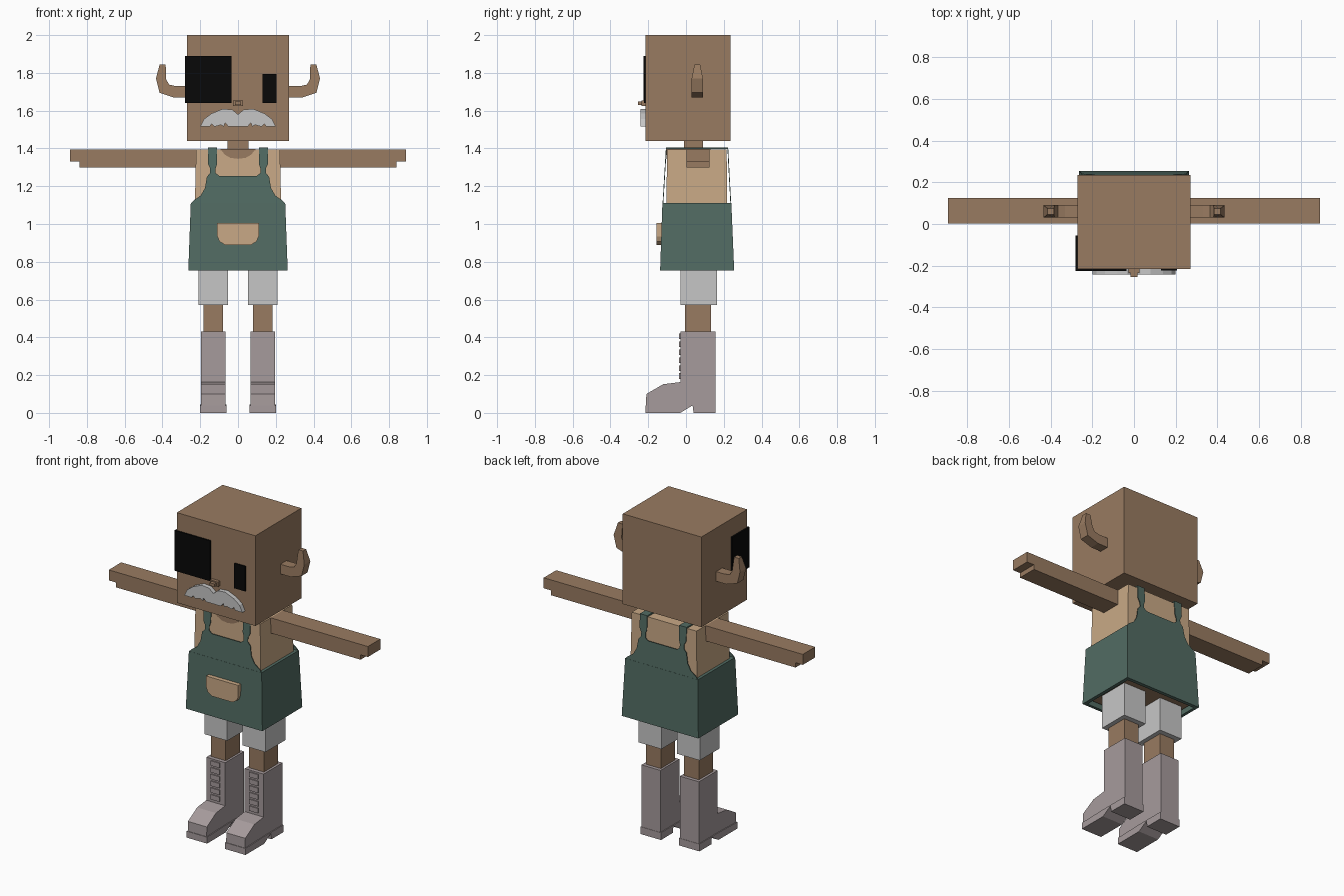
import bpy, bmesh

default = bpy.data.objects.get("Cube")
if default:
    bpy.data.objects.remove(default)


def material(name, rgb):
    """Flat material from 0-255 display values."""
    lin = [((c / 255 + 0.055) / 1.055) ** 2.4 if c > 10 else c / 3295 for c in rgb]
    m = bpy.data.materials.new(name)
    m.use_nodes = True
    m.diffuse_color = (*lin, 1)
    bsdf = m.node_tree.nodes["Principled BSDF"]
    bsdf.inputs["Base Color"].default_value = (*lin, 1)
    bsdf.inputs["Roughness"].default_value = 0.9
    return m


skin = material("brown skin", (153, 123, 97))
shirt = material("tan cloth", (201, 169, 134))
green = material("apron green", (82, 108, 99))
grey = material("light grey", (198, 198, 198))
leather = material("mauve leather", (166, 155, 156))
black = material("black", (8, 8, 8))


def finish(name, bm, *mats):
    mesh = bpy.data.meshes.new(name)
    bm.to_mesh(mesh)
    bm.free()
    for m in mats:
        mesh.materials.append(m)
    ob = bpy.data.objects.new(name, mesh)
    bpy.context.collection.objects.link(ob)
    return ob


def frustum_mesh(bottom, z0, top, z1):
    """Box between two rectangles (x0, x1, y0, y1)."""
    bm = bmesh.new()
    rings = []
    for (x0, x1, y0, y1), z in ((bottom, z0), (top, z1)):
        rings.append([bm.verts.new((x, y, z)) for x, y in
                      ((x0, y0), (x1, y0), (x1, y1), (x0, y1))])
    lo, hi = rings
    bm.faces.new(lo[::-1])
    bm.faces.new(hi)
    for i in range(4):
        j = (i + 1) % 4
        bm.faces.new((lo[i], lo[j], hi[j], hi[i]))
    return bm


def box(name, mat, x0, x1, y0, y1, z0, z1):
    r = (min(x0, x1), max(x0, x1), y0, y1)
    return finish(name, frustum_mesh(r, z0, r, z1), mat)


def prism(name, mat, outline, axis, a, b):
    """Extrude a 2D outline along an axis (0 = x, 1 = y, 2 = z) from a to b."""
    bm = bmesh.new()
    verts = []
    for p in outline:
        co = list(p)
        co.insert(axis, a)
        verts.append(bm.verts.new(co))
    face = bm.faces.new(verts)
    ext = bmesh.ops.extrude_face_region(bm, geom=[face])
    for v in ext["geom"]:
        if isinstance(v, bmesh.types.BMVert):
            v.co[axis] = b
    bmesh.ops.recalc_face_normals(bm, faces=bm.faces)
    return finish(name, bm, mat)


def mirrored(half):
    """Complete a half outline across x = 0."""
    return half + [(-x, z) for x, z in reversed(half) if x > 0]


# Head and face
box("head", skin, -0.27, 0.27, -0.215, 0.235, 1.44, 2.0)
box("neck", skin, -0.055, 0.055, -0.01, 0.09, 1.38, 1.45)
patch = [(-0.035, -0.214), (-0.035, -0.224), (-0.28, -0.224),
         (-0.28, -0.055), (-0.269, -0.055), (-0.269, -0.214)]
prism("eye_patch", black, patch, 2, 1.64, 1.89)
box("eye", black, 0.13, 0.205, -0.223, -0.214, 1.64, 1.795)
box("nose", skin, -0.027, 0.027, -0.235, -0.21, 1.625, 1.655)
box("nose_tip", skin, -0.016, 0.016, -0.255, -0.23, 1.63, 1.648)
moustache = [(0, 1.58), (0.03, 1.605), (0.08, 1.61), (0.14, 1.585), (0.18, 1.555),
             (0.2, 1.515), (0.15, 1.515), (0.14, 1.53), (0.125, 1.515), (0.09, 1.525),
             (0.075, 1.515), (0.068, 1.535), (0.05, 1.515), (0, 1.515)]
prism("moustache", grey, mirrored(moustache), 1, -0.242, -0.214)

# Torso with a skin coloured underside
bm = frustum_mesh((-0.235, 0.235, -0.108, 0.222), 0.78, (-0.222, 0.222, -0.1, 0.215), 1.395)
bm.faces.ensure_lookup_table()
bm.normal_update()
for f in bm.faces:
    f.material_index = int(f.normal.z < -0.5)
finish("torso", bm, shirt, skin)
neckline = [(0, 1.345), (0.04, 1.35), (0.07, 1.367), (0.092, 1.396)]
prism("neckline", skin, mirrored(neckline), 1, -0.104, -0.095)
box("collar_opening", skin, -0.092, 0.092, -0.104, 0.13, 1.39, 1.398)

# Apron skirt: open tapered shell
bm = frustum_mesh((-0.263, 0.263, -0.137, 0.255), 0.755, (-0.25, 0.25, -0.125, 0.24), 1.11)
bm.normal_update()
caps = [f for f in bm.faces if abs(f.normal.z) > 0.5]
bmesh.ops.delete(bm, geom=caps, context="FACES_ONLY")
skirt = finish("apron_skirt", bm, green)
shell = skirt.modifiers.new("thickness", "SOLIDIFY")
shell.thickness = 0.02
shell.offset = -1
shell.use_even_offset = True

# Apron bibs, leaning toward the shoulders, front and back
bib = [(0.25, 1.108), (0.235, 1.125), (0.198, 1.15), (0.175, 1.19), (0.165, 1.25),
       (0.147, 1.27), (0.147, 1.295), (0.16, 1.32), (0.16, 1.405), (0.11, 1.405),
       (0.11, 1.32), (0.118, 1.295), (0.118, 1.27), (0.1, 1.255)]
for name, y, lean in (("front_bib", -0.124, 0.018), ("back_bib", 0.235, -0.016)):
    ob = prism(name, green, mirrored(bib), 1, y, y + 0.004)
    for v in ob.data.vertices:
        v.co.y += lean * (v.co.z - 1.108) / 0.3

# Pocket
pocket = [(0.11, 1.005), (0.11, 0.935), (0.098, 0.907), (0.07, 0.89)]
prism("pocket", shirt, mirrored(pocket), 1, -0.155, -0.125)

# Side profiles for the paired parts
ear = [(0.26, 1.73), (0.26, 1.67), (0.34, 1.67), (0.415, 1.695), (0.434, 1.77),
       (0.415, 1.845), (0.383, 1.845), (0.38, 1.765), (0.365, 1.738), (0.33, 1.73)]
arm = [(0.2, 1.3), (0.84, 1.3), (0.84, 1.33), (0.89, 1.33), (0.89, 1.395), (0.2, 1.395)]
boot = [(0.155, 0.43), (-0.03, 0.43), (-0.03, 0.163), (-0.12, 0.152), (-0.21, 0.1),
        (-0.213, 0), (-0.03, 0), (0.035, 0.04), (0.04, 0), (0.155, 0)]
sole = [(-0.215, 0.04), (-0.215, 0), (-0.03, 0), (0.035, 0.04),
        (0.04, 0), (0.157, 0), (0.157, 0.045), (-0.03, 0.045)]

for s, side in ((1, "left"), (-1, "right")):
    ob = prism(side + "_ear", skin, [(s * x, z) for x, z in ear], 1, 0.03, 0.09)
    for v in ob.data.vertices:
        if v.co.z > 1.8:
            v.co.y = 0.06 + (v.co.y - 0.06) * 0.5
    prism(side + "_arm", skin, [(s * x, z) for x, z in arm], 1, 0.003, 0.125)
    box(side + "_strap", green, s * 0.11, s * 0.16, -0.105, 0.223, 1.396, 1.405)
    box(side + "_short_leg", grey, s * 0.053, s * 0.21, -0.03, 0.165, 0.57, 0.8)
    box(side + "_leg", skin, s * 0.08, s * 0.182, -0.006, 0.133, 0.4, 0.6)
    prism(side + "_boot", leather, boot, 0, s * 0.067, s * 0.197)
    prism(side + "_sole", leather, sole, 0, s * 0.062, s * 0.202)
    # Laces
    for i in range(6):
        z = 0.18 + i * 0.042
        box(f"{side}_lace_{i + 1}", leather, s * 0.102, s * 0.162, -0.037, -0.028, z, z + 0.03)
